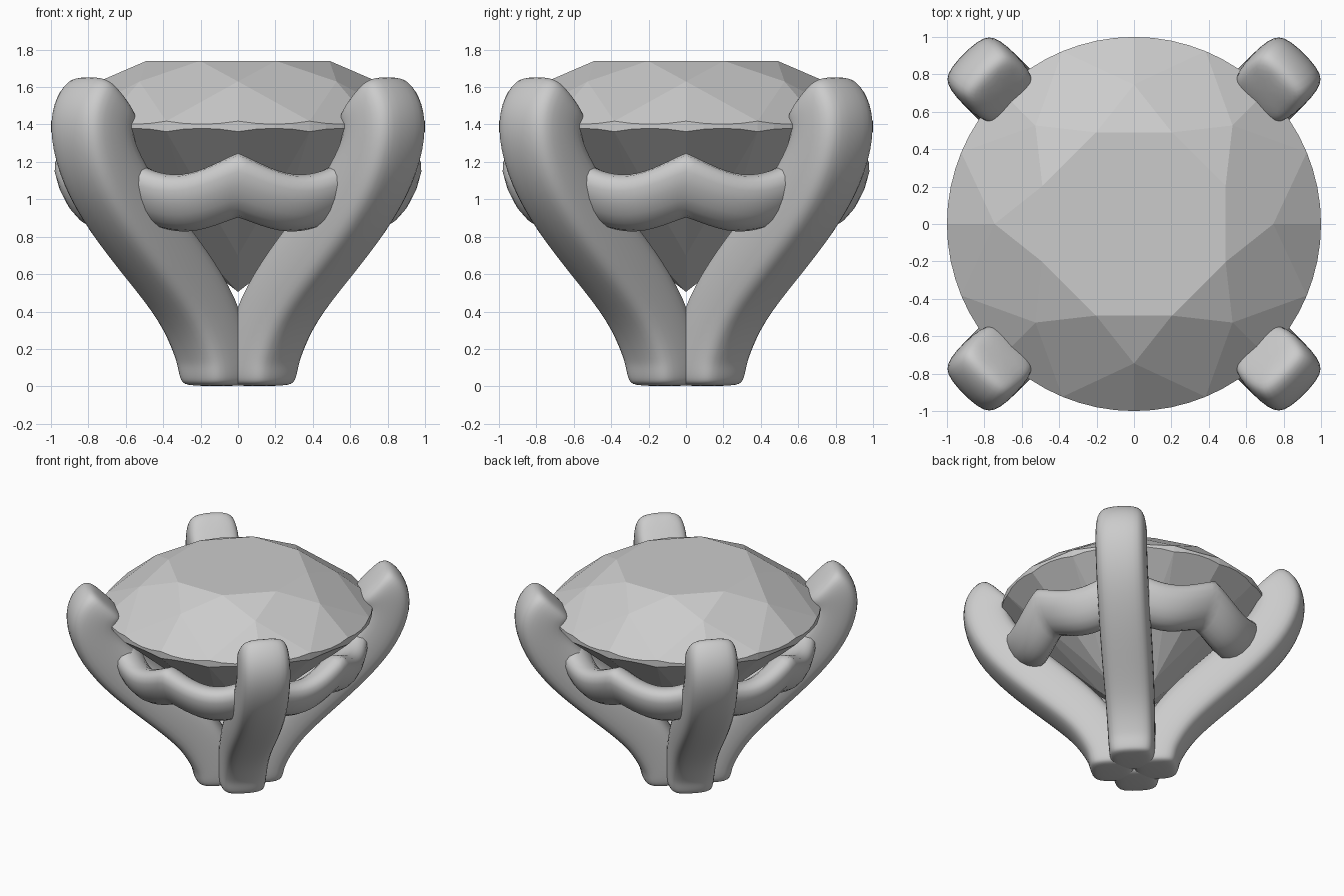
import bpy, math
from math import sin, cos, pi, radians

if "Cube" in bpy.data.objects:
    bpy.data.objects.remove(bpy.data.objects["Cube"])

R2 = math.sqrt(2)


def make_object(name, verts, faces, smooth):
    mesh = bpy.data.meshes.new(name)
    mesh.from_pydata(verts, [], faces)
    mesh.validate()
    mesh.polygons.foreach_set("use_smooth", [smooth] * len(mesh.polygons))
    obj = bpy.data.objects.new(name, mesh)
    bpy.context.collection.objects.link(obj)
    return obj


def polar(r, deg, z):
    return (r * cos(radians(deg)), r * sin(radians(deg)), z)


# Round brilliant gem: table, crown, scalloped girdle, pavilion
def build_gem():
    n = 64
    verts, faces = [], []
    for base, dip in ((1.418, -0.0165), (1.362, 0.0175)):      # girdle rings
        for i in range(n):
            off = (i % 4) * 5.625 - 11.25
            bulge = (cos(radians(off)) - cos(radians(11.25))) / (1 - cos(radians(11.25)))
            verts.append(polar(1, i * 360 / n, base + dip * bulge))
    table, mid, low, culet = 2 * n, 2 * n + 8, 2 * n + 16, 2 * n + 24
    verts += [polar(0.53, 22.5 + 45 * k, 1.74) for k in range(8)]
    verts += [polar(0.745, 45 * k, 1.63) for k in range(8)]
    verts += [polar(0.25, 45 * k, 0.70) for k in range(8)]
    verts.append((0, 0, 0.505))
    faces.append([table + k for k in range(8)])
    for i in range(n):
        j = (i + 1) % n
        faces.append([n + i, n + j, j, i])
    for k in range(8):
        k1, g = (k + 1) % 8, 8 * k + 4
        faces.append([table + k - 1 if k else table + 7, mid + k, table + k])   # star
        faces.append([table + k, mid + k, g, mid + k1])                          # kite
        faces.append([culet, low + k1, n + g, low + k])                          # pavilion main
        for start, m in ((8 * k, k), (8 * k + 4, k1)):                           # girdle halves
            arc = [(start + s) % n for s in range(5)]
            faces.append([mid + m] + arc)
            faces.append([low + m] + [n + a for a in reversed(arc)])
    make_object("gem", verts, faces, False)


# Square rounded prong swept along a path in its diagonal plane, tip hooked inward
def build_prong(name, angle):
    # (x as seen from the front, z, section scale, lean of the section in degrees or None)
    path = [(0.115, 0.0, 0.70, 0), (0.115, 0.025, 0.86, 0), (0.12, 0.10, 0.90, 0),
            (0.14, 0.22, 0.92, None), (0.225, 0.44, 0.95, None), (0.40, 0.68, 1.0, None),
            (0.60, 0.93, 1.0, None), (0.735, 1.16, 1.0, None), (0.785, 1.34, 1.0, 2),
            (0.775, 1.46, 1.0, -22), (0.728, 1.535, 0.96, -42), (0.705, 1.56, 0.70, -46)]
    a, b = 0.196, 0.13
    prof = [(a, -b), (a, b), (b, a), (-b, a), (-a, b), (-a, -b), (-b, -a), (b, -a)]
    verts, faces = [], []
    last = len(path) - 1
    for i, (x, z, s, lean) in enumerate(path):
        if lean is None:
            p, q = path[i - 1], path[i + 1]
            tilt = math.atan2((q[0] - p[0]) * R2, q[1] - p[1])
        else:
            tilt = radians(lean)
        for u, t in prof:
            r, h, w = x * R2 + u * s * cos(tilt), z - u * s * sin(tilt), t * s
            verts.append((r * cos(angle) - w * sin(angle),
                          r * sin(angle) + w * cos(angle), h))
    for i in range(last):
        for k in range(8):
            m = (k + 1) % 8
            faces.append([i * 8 + k, i * 8 + m, i * 8 + 8 + m, i * 8 + 8 + k])
    faces.append(list(range(7, -1, -1)))
    faces.append([last * 8 + k for k in range(8)])
    obj = make_object(name, verts, faces, True)
    sub = obj.modifiers.new("smooth", "SUBSURF")
    sub.levels = sub.render_levels = 2


# Wavy gallery rail leaning with the pavilion: eight dips with pointed crests
def build_rail():
    n, m = 128, 16
    verts, faces = [], []
    for i in range(n):
        th = 2 * pi * i / n
        wave = abs(sin(4 * th)) ** 1.1
        zc = 1.075 - 0.095 * wave
        rc = 0.835 - 0.02 * wave
        hh = 0.172 - 0.02 * wave
        for k in range(m):
            ph = 2 * pi * k / m
            c, s = cos(ph), sin(ph)
            u = 0.125 * math.copysign(abs(c) ** 0.9, c)
            h = hh * math.copysign(abs(s) ** 0.9, s)
            r = rc + u + 0.4 * h
            verts.append((r * cos(th), r * sin(th), zc + h))
    for i in range(n):
        for k in range(m):
            i1, k1 = (i + 1) % n, (k + 1) % m
            faces.append([i * m + k, i1 * m + k, i1 * m + k1, i * m + k1])
    make_object("gallery_rail", verts, faces, True)


build_gem()
build_rail()
for q, label in enumerate(("back_right", "back_left", "front_left", "front_right")):
    build_prong(label + "_prong", pi / 4 + q * pi / 2)
